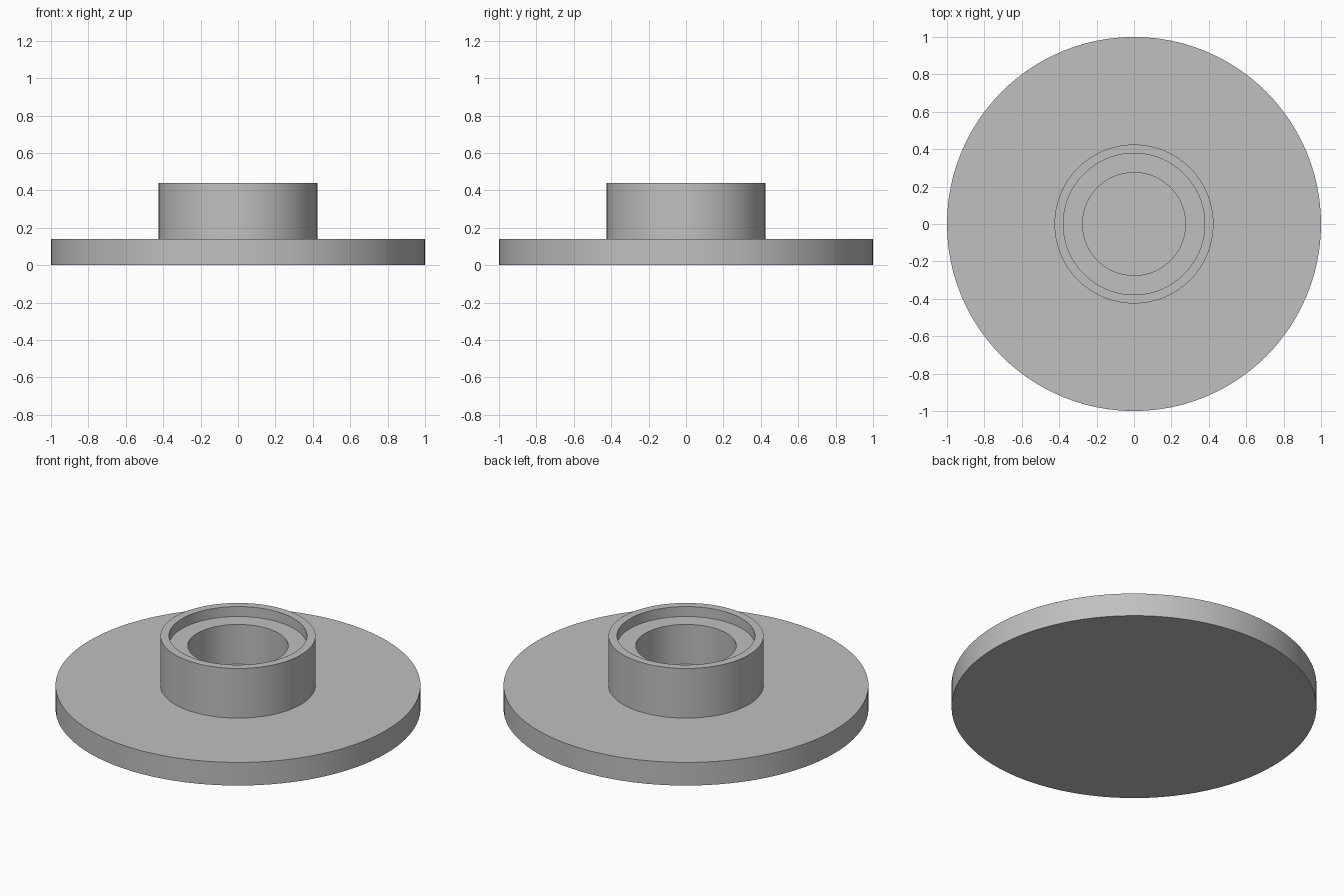
import bpy
import bmesh
import math

cube = bpy.data.objects.get("Cube")
if cube:
    bpy.data.objects.remove(cube, do_unlink=True)

grey = bpy.data.materials.new("plain grey")
grey.use_nodes = True
colour = (0.53, 0.53, 0.53, 1)
grey.diffuse_color = colour
grey.node_tree.nodes["Principled BSDF"].inputs["Base Color"].default_value = colour

SEGMENTS = 96


def lathe(name, profile):
    """Spin a list of (radius, height) points around the z axis."""
    bm = bmesh.new()
    verts = [bm.verts.new((r, 0, z)) for r, z in profile]
    edges = [bm.edges.new(pair) for pair in zip(verts, verts[1:])]
    bmesh.ops.spin(bm, geom=verts + edges, axis=(0, 0, 1), cent=(0, 0, 0),
                   angle=math.tau, steps=SEGMENTS, use_duplicate=False)
    bmesh.ops.remove_doubles(bm, verts=bm.verts, dist=0.0001)
    bmesh.ops.recalc_face_normals(bm, faces=bm.faces)
    mesh = bpy.data.meshes.new(name)
    bm.to_mesh(mesh)
    bm.free()
    mesh.materials.append(grey)
    obj = bpy.data.objects.new(name, mesh)
    bpy.context.collection.objects.link(obj)
    bpy.ops.object.select_all(action="DESELECT")
    obj.select_set(True)
    bpy.context.view_layer.objects.active = obj
    bpy.ops.object.shade_smooth_by_angle(angle=math.radians(30))
    return obj


# Flange disc and hub with a stepped blind bore, as one closed solid
base, top, ledge = 0.14, 0.44, 0.38
hub, recess, bore = 0.425, 0.378, 0.275
lathe("flanged_hub", [
    (0, 0), (1, 0), (1, base),          # flange
    (hub, base), (hub, top),            # hub wall
    (recess, top), (recess, ledge),     # recessed rim
    (bore, ledge), (bore, base), (0, base),  # blind bore
])
